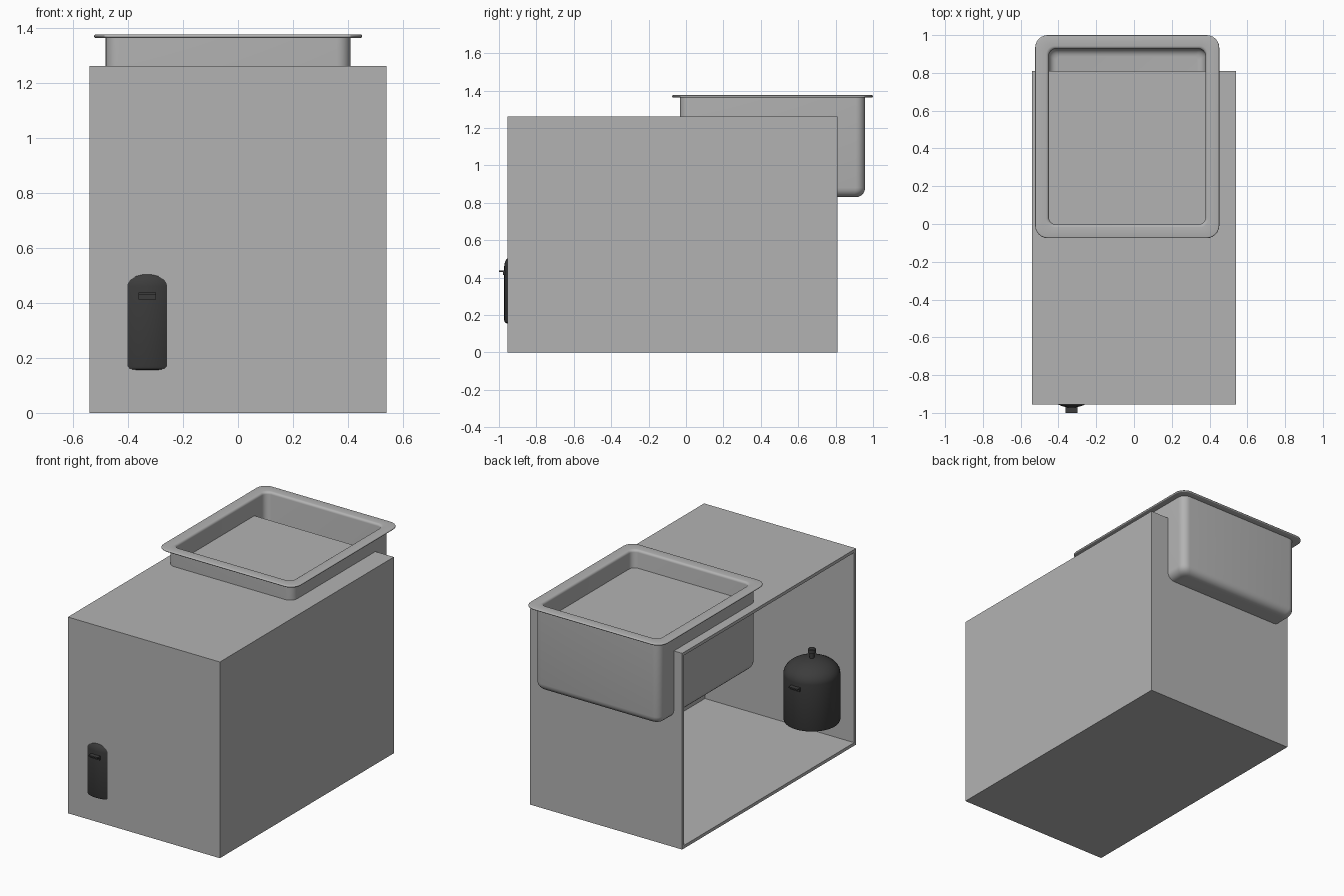
import bpy, bmesh
from math import sin, cos, pi, radians

default = bpy.data.objects.get("Cube")
if default:
    bpy.data.objects.remove(default, do_unlink=True)


def material(name, value):
    m = bpy.data.materials.new(name)
    m.use_nodes = True
    colour = (value, value, value, 1)
    m.diffuse_color = colour
    m.node_tree.nodes["Principled BSDF"].inputs["Base Color"].default_value = colour
    return m


GREY = material("light grey", 0.45)
DARK = material("charcoal", 0.045)


def add_object(name, bm, mat, smooth=False):
    bmesh.ops.recalc_face_normals(bm, faces=bm.faces)
    mesh = bpy.data.meshes.new(name)
    bm.to_mesh(mesh)
    bm.free()
    mesh.materials.append(mat)
    ob = bpy.data.objects.new(name, mesh)
    bpy.context.collection.objects.link(ob)
    if smooth:
        bpy.ops.object.select_all(action="DESELECT")
        ob.select_set(True)
        bpy.context.view_layer.objects.active = ob
        bpy.ops.object.shade_smooth_by_angle(angle=radians(35))
    return ob


def box(lo, hi):
    bm = bmesh.new()
    bmesh.ops.create_cube(bm, size=1)
    for v in bm.verts:
        v.co = [(a + b) / 2 + c * (b - a) for a, b, c in zip(lo, hi, v.co)]
    return bm


def loft(loops):
    """Skin a stack of equal point loops and cap both ends."""
    bm = bmesh.new()
    rings = [[bm.verts.new(p) for p in loop] for loop in loops]
    n = len(rings[0])
    for a, b in zip(rings, rings[1:]):
        for i in range(n):
            j = (i + 1) % n
            bm.faces.new((a[i], a[j], b[j], b[i]))
    bm.faces.new(rings[0])
    bm.faces.new(rings[-1])
    return bm


def arc(u, z, ru, rz, start, end, steps):
    angles = [radians(start + (end - start) * i / steps) for i in range(steps + 1)]
    return [(u + ru * cos(a), z + rz * sin(a)) for a in angles]


def rounded_rect(cx, cy, hx, hy, r, z, steps=6):
    points = []
    for q, (sx, sy) in enumerate(((1, 1), (-1, 1), (-1, -1), (1, -1))):
        for i in range(steps + 1):
            a = (q + i / steps) * pi / 2
            points.append((cx + sx * (hx - r) + r * cos(a),
                           cy + sy * (hy - r) + r * sin(a), z))
    return points


# Cabinet: thin-walled box with its right-hand side open
bm = box((-0.54, -0.955, 0), (0.54, 0.81, 1.26))
bmesh.ops.delete(bm, geom=[f for f in bm.faces if f.calc_center_median().x < -0.5],
                 context="FACES")
cabinet = add_object("cabinet", bm, GREY)
shell = cabinet.modifiers.new("walls", "SOLIDIFY")
shell.thickness = 0.02
shell.offset = -1
shell.use_even_offset = True

# Basin: (outward offset, height) profile swept round a rounded rectangle
profile = (
    arc(-0.07, 0.9, 0.04, 0.04, -90, 0, 5)               # inner floor fillet
    + arc(-0.015, 1.36, 0.015, 0.015, 180, 90, 4)        # inner lip
    + arc(0.0365, 1.369, 0.006, 0.006, 90, -90, 6)       # rim edge
    + [(0, 1.363)]
    + arc(-0.05, 0.88, 0.05, 0.05, 0, -90, 5)            # outer floor fillet
)
loops = [rounded_rect(-0.036, 0.4625, 0.445 + d, 0.495 + d,
                      max(0.05 + 0.4 * d, 0.015), z) for d, z in profile]
add_object("basin", loft(loops), GREY, True)

# Canister: turned body with domed top and small knob
CX, CY, R = -0.33, -0.806, 0.166
turned = (
    [(R - 0.015, 0.155), (R - 0.004, 0.16), (R, 0.17), (R, 0.46)]
    + arc(0, 0.46, R, 0.1, 6, 84, 10)
    + [(0.014, 0.56), (0.014, 0.588), (0.023, 0.592), (0.023, 0.615), (0.018, 0.62)]
)
circle = [(cos(2 * pi * i / 48), sin(2 * pi * i / 48)) for i in range(48)]
loops = [[(CX + r * c, CY + r * s, z) for c, s in circle] for r, z in turned]
add_object("canister", loft(loops), DARK, True)

# Canister handles: a ledge with a thicker root, front and back
for side, label in ((-1, "front"), (1, "back")):
    for part, reach, low, high in (("ledge", 0.194, 0.43, 0.438),
                                   ("root", 0.173, 0.413, 0.43)):
        ys = sorted((CY + side * 0.15, CY + side * reach))
        add_object(f"{label}_handle_{part}",
                   box((CX - 0.032, ys[0], low), (CX + 0.032, ys[1], high)), DARK)
